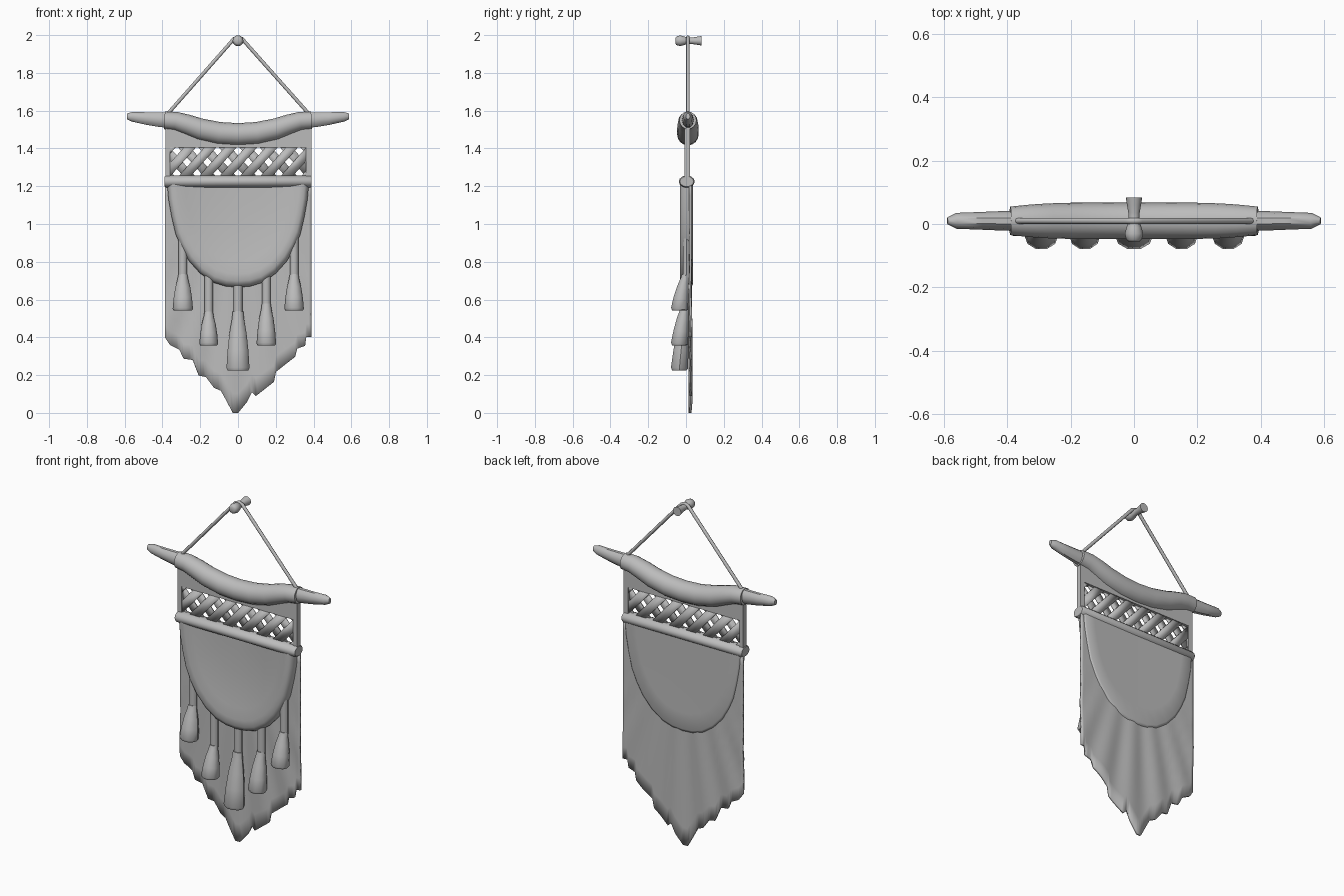
import bpy, bmesh, math
from mathutils import Vector

if "Cube" in bpy.data.objects:
    bpy.data.objects.remove(bpy.data.objects["Cube"])

mat = bpy.data.materials.new("plain grey")
mat.diffuse_color = (0.5, 0.5, 0.5, 1)
mat.use_nodes = True
mat.node_tree.nodes["Principled BSDF"].inputs["Base Color"].default_value = mat.diffuse_color


def finish(name, bm, angle=40):
    bmesh.ops.recalc_face_normals(bm, faces=bm.faces)
    me = bpy.data.meshes.new(name)
    bm.to_mesh(me)
    bm.free()
    ob = bpy.data.objects.new(name, me)
    bpy.context.collection.objects.link(ob)
    me.materials.append(mat)
    bpy.ops.object.select_all(action='DESELECT')
    ob.select_set(True)
    bpy.context.view_layer.objects.active = ob
    bpy.ops.object.shade_smooth_by_angle(angle=math.radians(angle))
    return ob


def tube(name, rings, side, n=12, angle=40):
    """Loft ellipses (centre, radius along side, other radius) along a path."""
    bm = bmesh.new()
    side = Vector(side)
    pts = [Vector(r[0]) for r in rings]
    loops = []
    for i, (c, ra, rb) in enumerate(rings):
        t = (pts[min(i + 1, len(pts) - 1)] - pts[max(i - 1, 0)]).normalized()
        b = t.cross(side).normalized()
        a = b.cross(t).normalized()
        loops.append([bm.verts.new(pts[i] + a * ra * math.cos(k * math.tau / n)
                                   + b * rb * math.sin(k * math.tau / n)) for k in range(n)])
    for p, q in zip(loops, loops[1:]):
        for k in range(n):
            bm.faces.new((p[k], p[(k + 1) % n], q[(k + 1) % n], q[k]))
    bm.faces.new(loops[0])
    bm.faces.new(loops[-1])
    return finish(name, bm, angle)


def box(name, x0, x1, y0, y1, z0, z1):
    bm = bmesh.new()
    bmesh.ops.create_cube(bm, size=1)
    for v in bm.verts:
        v.co = ((x0 + x1) / 2 + v.co.x * (x1 - x0), (y0 + y1) / 2 + v.co.y * (y1 - y0),
                (z0 + z1) / 2 + v.co.z * (z1 - z0))
    return finish(name, bm)


def solidify(ob, thickness):
    m = ob.modifiers.new("thickness", 'SOLIDIFY')
    m.thickness = thickness
    m.offset = 0


Y, X = (0, 1, 0), (1, 0, 0)

# Wall peg and hanging cord
tube("wall_peg", [((0, y, 1.97), r, r) for y, r in
                  ((-.056, .016), (-.05, .024), (-.03, .029), (-.012, .024), (.01, .017),
                   (.035, .018), (.06, .022), (.083, .026))], X, 14)
tube("hanging_cord", [((x, .01, z), .0095, .0095) for x, z in
                      ((-.375, 1.58), (-.02, 1.982), (0, 1.989), (.02, 1.982), (.378, 1.58))], Y, 8, 60)

# Branch ends and the thick bowed middle
for s, name in ((-1, "branch_end_left"), (1, "branch_end_right")):
    tube(name, [((s * x, .01, z), ry, rz) for x, z, ry, rz in
                ((.35, 1.55, .032, .043), (.41, 1.552, .031, .041), (.48, 1.558, .028, .035),
                 (.56, 1.568, .025, .027), (.588, 1.57, .011, .016))], Y, 10)
bow = ((.39, 1.549, .045, .047), (.33, 1.545, .051, .049), (.27, 1.527, .055, .053),
       (.2, 1.502, .057, .057), (.1, 1.481, .057, .059), (0, 1.475, .057, .059))
half = [((-x, .01, z), ry, rz) for x, z, ry, rz in bow]
tube("branch_middle", half + [((-c[0], c[1], c[2]), a, b) for c, a, b in half[-2::-1]], Y, 16, 50)

# Upper panel frame around the open lattice
box("panel_header", -.385, .388, -.008, .022, 1.406, 1.53)
box("panel_strip_left", -.385, -.36, -.008, .022, 1.2, 1.42)
box("panel_strip_right", .36, .388, -.008, .022, 1.2, 1.42)

# Lattice strips, clipped to the opening
for name, lean, y in (("lattice_rising", 1, 0.002), ("lattice_falling", -1, 0.012)):
    bm = bmesh.new()
    for i in range(-5, 6):
        x = i * .108
        w = .032
        d = lean * .078
        bm.faces.new([bm.verts.new(p) for p in
                      ((x - d - w, y, 1.24), (x - d + w, y, 1.24),
                       (x + d + w, y, 1.415), (x + d - w, y, 1.415))])
    for s in (-1, 1):
        bmesh.ops.bisect_plane(bm, geom=bm.verts[:] + bm.edges[:] + bm.faces[:],
                               plane_co=(s * .365, 0, 0), plane_no=(s, 0, 0), clear_outer=True)
    solidify(finish(name, bm), .01)

# Cross rod
tube("cross_rod", [((x, .004, 1.225), a, b) for x, a, b in
                   ((-.388, .036, .027), (-.38, .042, .032), (.382, .042, .032), (.39, .036, .027))], Y, 14)

# Back cloth with a ragged pointed hem and soft pleats
hem = [(-.387, .40), (-.36, .36), (-.31, .335), (-.288, .287), (-.24, .28), (-.207, .197),
       (-.17, .19), (-.127, .133), (-.09, .117), (-.027, 0), (0, 0), (.048, .058), (.074, .111),
       (.095, .09), (.19, .164), (.2, .217), (.302, .297), (.313, .34), (.355, .355),
       (.361, .403), (.388, .403)]
cols = []
for (x0, z0), (x1, z1) in zip(hem, hem[1:]):
    n = max(1, round((x1 - x0) / .014))
    cols += [(x0 + (x1 - x0) * i / n, z0 + (z1 - z0) * i / n) for i in range(n)]
cols.append(hem[-1])
bm = bmesh.new()
grid = []
for x, zb in cols:
    col = []
    for j in range(13):
        z = 1.22 + (zb - 1.22) * j / 12
        amp = .005 * min(1, max(0, (1.0 - z) / .6))
        y = .023 + amp * math.sin(34 * math.atan2(x, 1.35 - z))
        col.append(bm.verts.new((x, y, z)))
    grid.append(col)
for p, q in zip(grid, grid[1:]):
    for j in range(12):
        bm.faces.new((p[j], q[j], q[j + 1], p[j + 1]))
solidify(finish("back_cloth", bm, 60), .012)

# Swagged drape: front rolls over a rounded rim, back lies flat
rim = [(.375, 1.21), (.368, 1.13), (.352, 1.04), (.33, .945), (.3, .875), (.26, .805),
       (.2, .738), (.13, .69), (.065, .67), (0, .665)]
rim = [(-x, z) for x, z in rim] + rim[-2::-1]
profile = [(.2, .0), (.4, -.004), (.6, -.012), (.75, -.022), (.87, -.031), (.94, -.031),
           (.98, -.02), (1, .005), (.995, .03), (.97, .036), (.8, .035)]
bm = bmesh.new()
start = bm.verts.new((0, .002, 1.21))
end = bm.verts.new((0, .034, 1.21))
fan = [[start] + [bm.verts.new((x * r, y, 1.21 + (z - 1.21) * r)) for r, y in profile] + [end]
       for x, z in rim]
for p, q in zip(fan, fan[1:]):
    for j in range(len(p) - 1):
        face = list(dict.fromkeys((p[j], q[j], q[j + 1], p[j + 1])))
        bm.faces.new(face)
bm.faces.new(fan[0])
bm.faces.new(fan[-1][::-1])
finish("swag_drape", bm, 60)

# Tassels: cord, then flared skirt leaning forward
for i, (x, top, neck, low, w) in enumerate(((-.292, .96, .727, .543, .054), (-.155, .79, .53, .358, .05),
                                            (0, .72, .53, .225, .061), (.15, .79, .573, .358, .052),
                                            (.297, .96, .727, .543, .052))):
    tube(f"tassel_cord_{i + 1}", [((x, .002, top), .023, .02), ((x, .002, neck - .01), .023, .02)], X, 10)
    h = neck - low
    tube(f"tassel_skirt_{i + 1}", [((x, y, neck - h * f), w * a, b) for f, y, a, b in
                                   ((-.02, -.002, .46, .021), (.1, -.006, .52, .024),
                                    (.35, -.016, .74, .034), (.65, -.026, .9, .042),
                                    (.96, -.035, 1, .047), (1, -.035, .9, .04))], X, 10)
